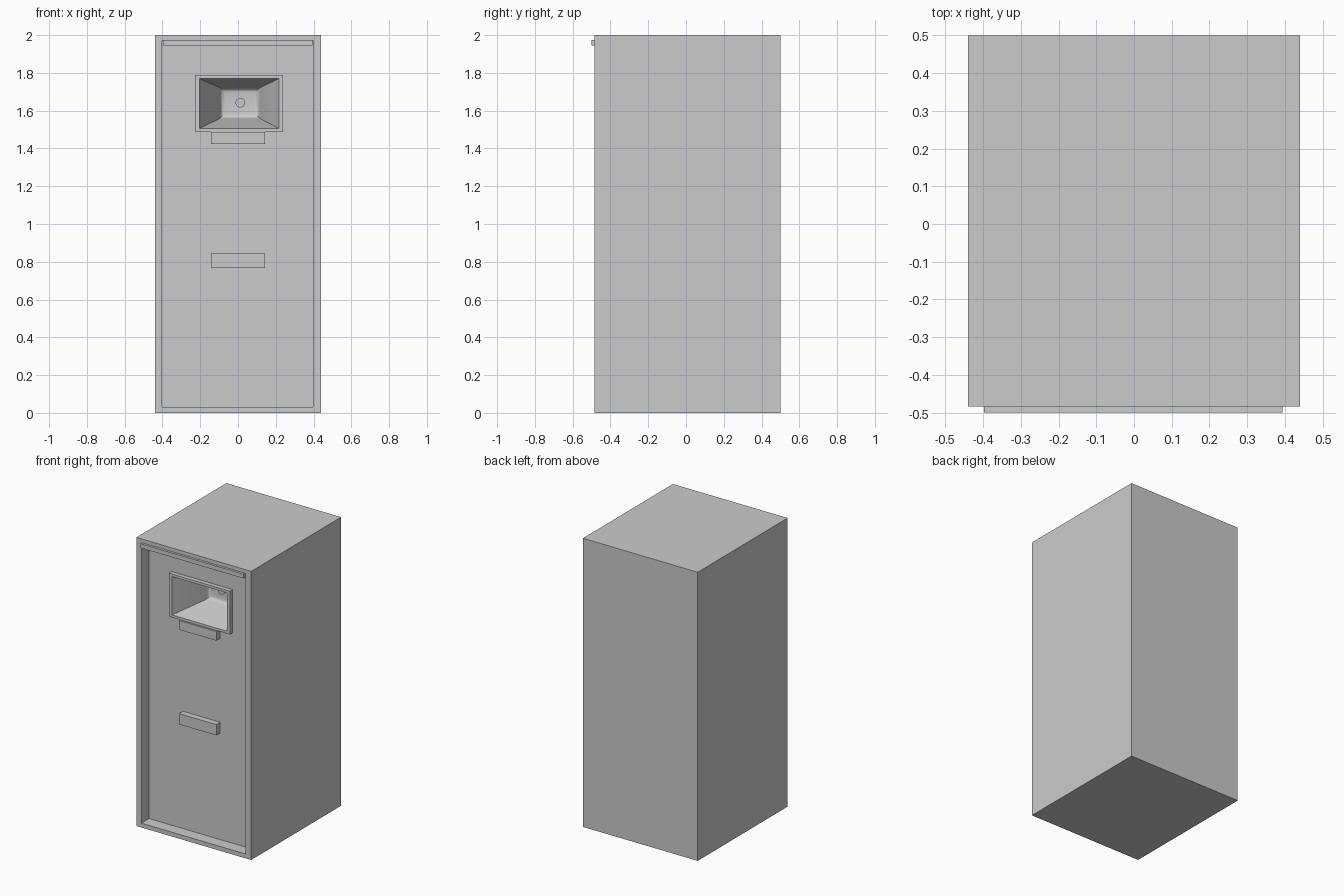
import bpy, bmesh, math

if "Cube" in bpy.data.objects:
    bpy.data.objects.remove(bpy.data.objects["Cube"])


def rect(x0, x1, z0, z1, y):
    """Rectangular section facing the front."""
    return [(x0, y, z0), (x1, y, z0), (x1, y, z1), (x0, y, z1)]


def loft(name, sections, cap_first=True, cap_last=True, smooth=False):
    """Skin a list of sections, ordered outward from the back."""
    bm = bmesh.new()
    rings = [[bm.verts.new(p) for p in s] for s in sections]
    for a, b in zip(rings, rings[1:]):
        n = len(a)
        for i in range(n):
            j = (i + 1) % n
            bm.faces.new((a[i], a[j], b[j], b[i]))
    if cap_first:
        bm.faces.new(rings[0][::-1])
    if cap_last:
        bm.faces.new(rings[-1])
    mesh = bpy.data.meshes.new(name)
    bm.to_mesh(mesh)
    bm.free()
    obj = bpy.data.objects.new(name, mesh)
    bpy.context.collection.objects.link(obj)
    if smooth:
        bpy.ops.object.select_all(action='DESELECT')
        obj.select_set(True)
        bpy.context.view_layer.objects.active = obj
        bpy.ops.object.shade_smooth_by_angle(angle=math.radians(35))
    return obj


def box(name, x0, x1, y0, y1, z0, z1):
    return loft(name, [rect(x0, x1, z0, z1, y1), rect(x0, x1, z0, z1, y0)])


FRONT, PANEL, NICHE = -0.484, -0.40, -0.19
frame = (-0.227, 0.238, 1.488, 1.788)

# Cabinet shell with a recessed front panel and an opening for the niche
loft("cabinet", [
    rect(-0.44, 0.44, 0, 2, 0.5),
    rect(-0.44, 0.44, 0, 2, FRONT),
    rect(-0.402, 0.398, 0.03, 1.972, FRONT),
    rect(-0.402, 0.398, 0.03, 1.972, PANEL),
    rect(*frame, PANEL),
], cap_last=False)

# Raised frame running into a tapered niche with a rounded back
sections = [
    rect(*frame, PANEL),
    rect(*frame, -0.43),
    rect(-0.205, 0.218, 1.505, 1.77, -0.43),
]
for k in range(5):
    t = math.radians(90 * k / 4)
    d = 0.03 * (1 - math.cos(t))
    y = NICHE - 0.03 * (1 - math.sin(t))
    sections.append(rect(-0.097 + d, 0.117 - d, 1.558 + d, 1.722 - d, y))
loft("dispensing_niche", sections, cap_first=False, smooth=True)

# Round nozzle on the niche back
circle = [(0.012 + 0.025 * math.cos(i * math.tau / 24),
           1.642 + 0.025 * math.sin(i * math.tau / 24)) for i in range(24)]
loft("nozzle", [[(x, y, z) for x, z in circle] for y in (NICHE, NICHE - 0.012)],
     smooth=True)

# Bar across the top of the recess
box("top_bar", -0.398, 0.394, -0.5, PANEL, 1.944, 1.974)

# Ledge under the niche and the matching handle lower down
for name, z0, z1 in (("niche_ledge", 1.424, 1.488), ("lower_handle", 0.768, 0.843)):
    box(name, -0.143, 0.143, -0.442, PANEL, z0, z1)
